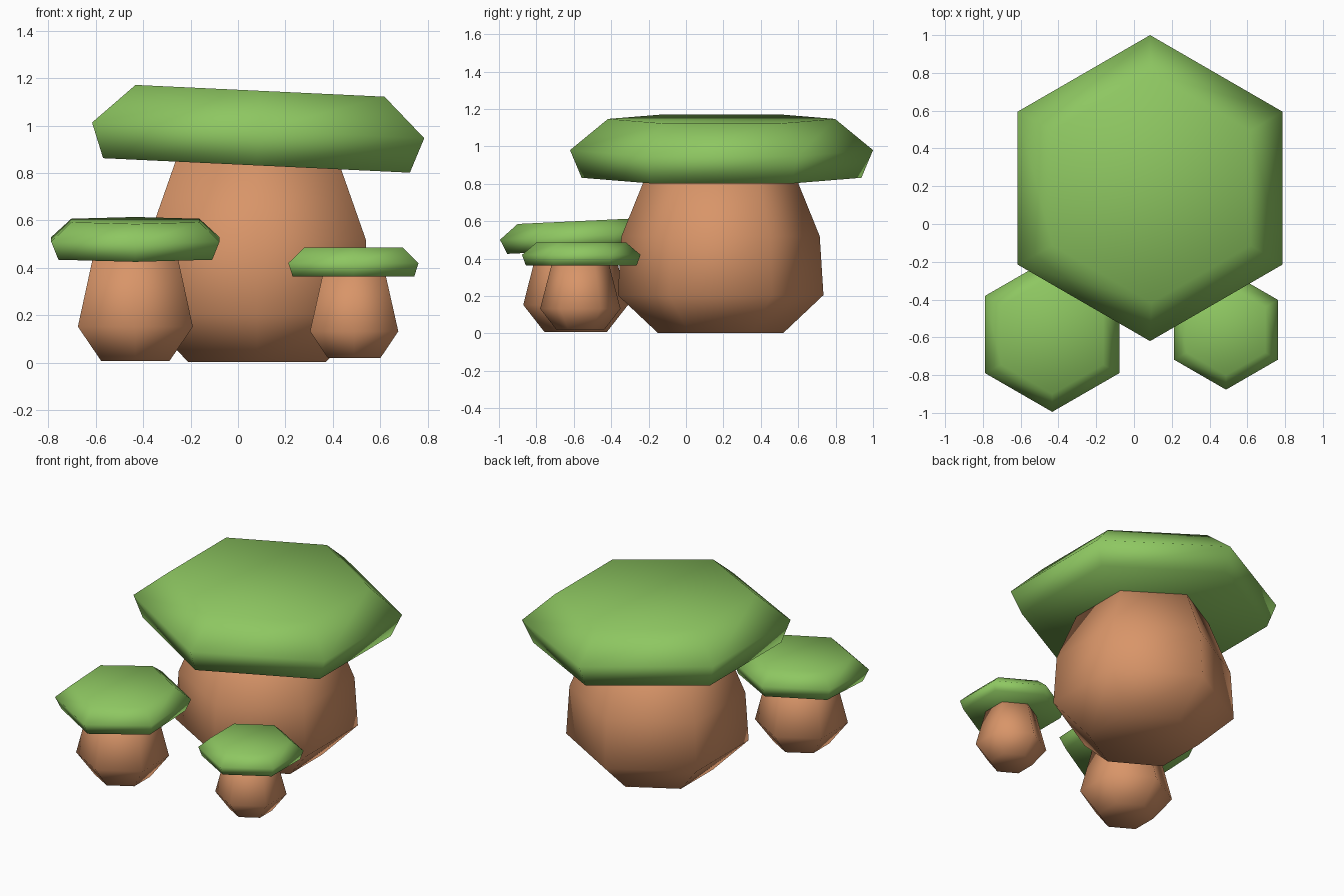
import bpy, bmesh, math

if "Cube" in bpy.data.objects:
    bpy.data.objects.remove(bpy.data.objects["Cube"])


def material(name, rgb):
    m = bpy.data.materials.new(name)
    m.diffuse_color = (*rgb, 1)
    m.use_nodes = True
    m.node_tree.nodes["Principled BSDF"].inputs["Base Color"].default_value = m.diffuse_color
    return m


GREEN = material("cap green", (0.27, 0.57, 0.12))
BROWN = material("stem brown", (0.69, 0.30, 0.14))


def hex_lathe(name, loc, profile, mat, tilt=(0, 0)):
    """Six-sided smooth body from (radius, height) rings, corners facing front and back."""
    bm = bmesh.new()
    rings = [[bm.verts.new((r * math.sin(math.pi * i / 3), -r * math.cos(math.pi * i / 3), z))
              for i in range(6)] for r, z in profile]
    for a, b in zip(rings, rings[1:]):
        for i in range(6):
            j = (i + 1) % 6
            bm.faces.new((a[i], a[j], b[j], b[i]))
    bm.faces.new(rings[0][::-1])
    bm.faces.new(rings[-1])
    for f in bm.faces:
        f.smooth = True
    me = bpy.data.meshes.new(name)
    bm.to_mesh(me)
    bm.free()
    me.materials.append(mat)
    ob = bpy.data.objects.new(name, me)
    ob.location = loc
    ob.rotation_euler = (math.radians(tilt[0]), math.radians(tilt[1]), 0)
    bpy.context.collection.objects.link(ob)
    return ob


# Large mushroom, cap leaning right
hex_lathe("large_stem", (0.08, 0.185, 0),
          [(0.335, 0.002), (0.55, 0.205), (0.53, 0.52), (0.38, 0.89)], BROWN)
hex_lathe("large_cap", (0.085, 0.19, 0.98),
          [(0.748, -0.148), (0.81, 0), (0.607, 0.167)], GREEN, (0, 2.7))

# Medium mushroom, cap leaning forward
hex_lathe("medium_stem", (-0.433, -0.59, 0),
          [(0.167, 0.008), (0.28, 0.152), (0.20, 0.47)], BROWN)
hex_lathe("medium_cap", (-0.433, -0.585, 0.52),
          [(0.375, -0.077), (0.41, 0), (0.312, 0.08)], GREEN, (2.7, 0))

# Small mushroom, level cap
hex_lathe("small_stem", (0.49, -0.565, 0),
          [(0.128, 0.02), (0.215, 0.132), (0.148, 0.39)], BROWN)
hex_lathe("small_cap", (0.487, -0.56, 0.42),
          [(0.296, -0.057), (0.317, 0), (0.241, 0.065)], GREEN)
